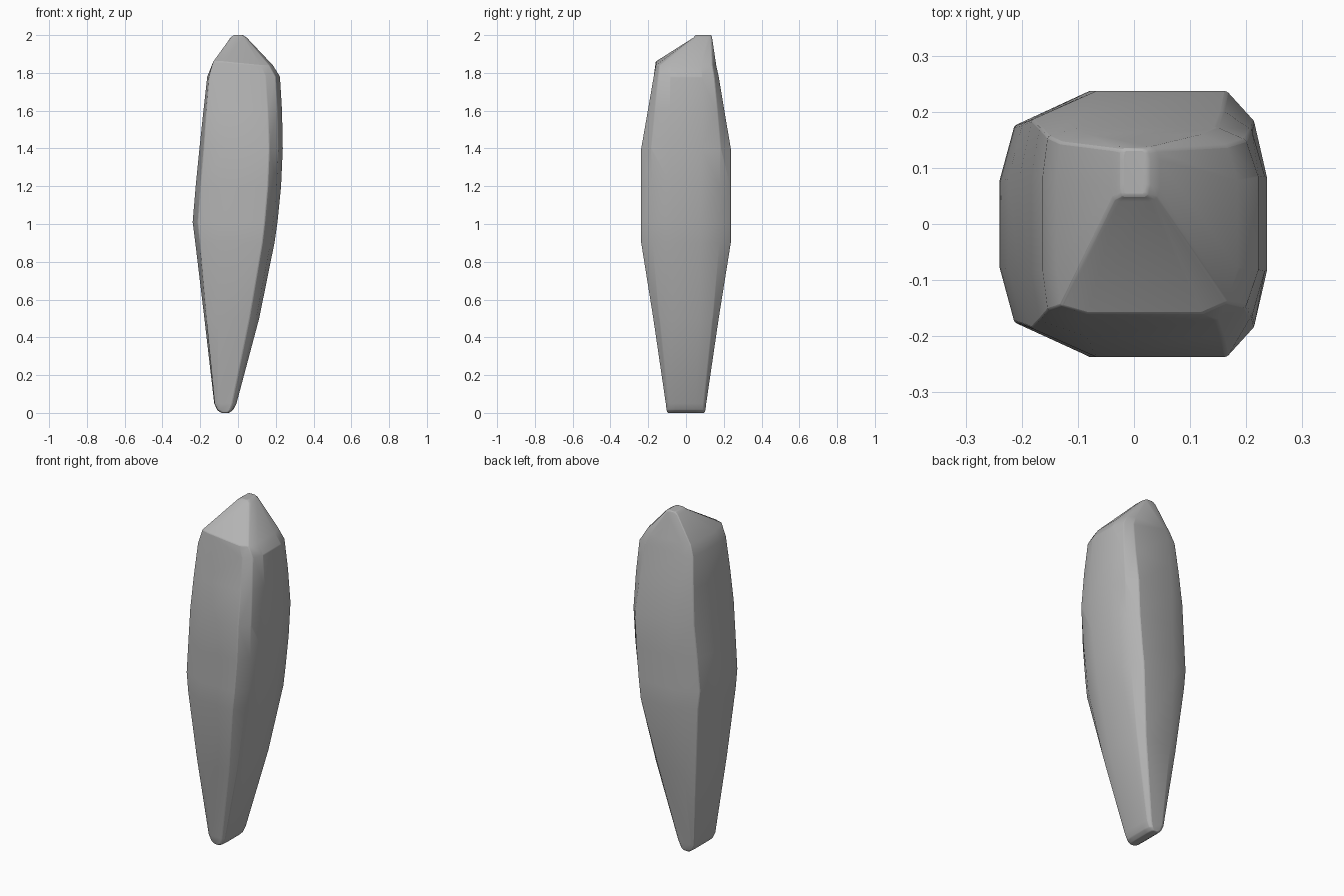
import bpy, bmesh, math

cube = bpy.data.objects.get("Cube")
if cube:
    bpy.data.objects.remove(cube, do_unlink=True)

stone = bpy.data.materials.new("grey stone")
stone.use_nodes = True
grey = (0.45, 0.45, 0.45, 1)
stone.diffuse_color = grey
stone.node_tree.nodes["Principled BSDF"].inputs["Base Color"].default_value = grey

# Half section from left to right: across the width (0..1), out from the middle (0..1)
FACETED = [(0, .32), (.06, .74), (.36, 1), (.85, 1), (.95, .74), (1, .3)]
BOXY = [(0, .5), (.02, .92), (.16, 1), (.80, 1), (.94, .88), (1, .5)]

# Height, left x, right x, front y, back y, how faceted the section is
LEVELS = [
    (0.000, -.088, -.048, -.097, .097, 0),
    (0.015, -.110, -.026, -.103, .103, 0),
    (0.050, -.126, -.008, -.107, .107, 0),
    (0.500, -.178, .112, -.173, .173, .45),
    (0.900, -.226, .193, -.237, .237, .95),
    (1.010, -.240, .209, -.237, .237, 1),
    (1.200, -.224, .228, -.237, .237, .9),
    (1.400, -.204, .237, -.237, .237, .75),
    (1.600, -.183, .233, -.202, .203, .4),
    (1.780, -.163, .222, -.171, .173, .1),
]


def ring(bm, z, left, right, front, back, faceted):
    half = [(b[0] + (f[0] - b[0]) * faceted, b[1] + (f[1] - b[1]) * faceted)
            for f, b in zip(FACETED, BOXY)]
    width = right - left
    centre, depth = (front + back) / 2, (back - front) / 2
    pts = [(left + u * width, centre - v * depth, z) for u, v in half]
    pts += [(left + u * width, centre + v * depth, z) for u, v in reversed(half)]
    return [bm.verts.new(p) for p in pts]


bm = bmesh.new()
rings = [ring(bm, *level) for level in LEVELS]

# Slanted shoulder and the ridge on top
rings.append(ring(bm, 1.84, -.138, .185, -.160, .160, .05))
for v in rings[-1]:
    if v.co.x < .05 and v.co.y < -.1:
        v.co.z = 1.86
rings.append(ring(bm, 1.987, -.040, .046, .040, .138, 0))
rings.append(ring(bm, 2.0, -.022, .026, .050, .134, 0))

# Skin between neighbouring sections
for low, high in zip(rings, rings[1:]):
    n = len(low)
    for i in range(n):
        j = (i + 1) % n
        bm.faces.new((low[i], low[j], high[j], high[i]))
bm.faces.new(list(reversed(rings[0])))
bm.faces.new(rings[-1])
bmesh.ops.recalc_face_normals(bm, faces=bm.faces)

mesh = bpy.data.meshes.new("stone_shard")
bm.to_mesh(mesh)
bm.free()
mesh.materials.append(stone)
shard = bpy.data.objects.new("stone_shard", mesh)
bpy.context.collection.objects.link(shard)

# Worn edges
bevel = shard.modifiers.new("worn edges", "BEVEL")
bevel.width = .012
bevel.segments = 2
bevel.limit_method = "ANGLE"
bevel.angle_limit = math.radians(28)

bpy.context.view_layer.objects.active = shard
shard.select_set(True)
bpy.ops.object.shade_smooth_by_angle(angle=math.radians(35))
